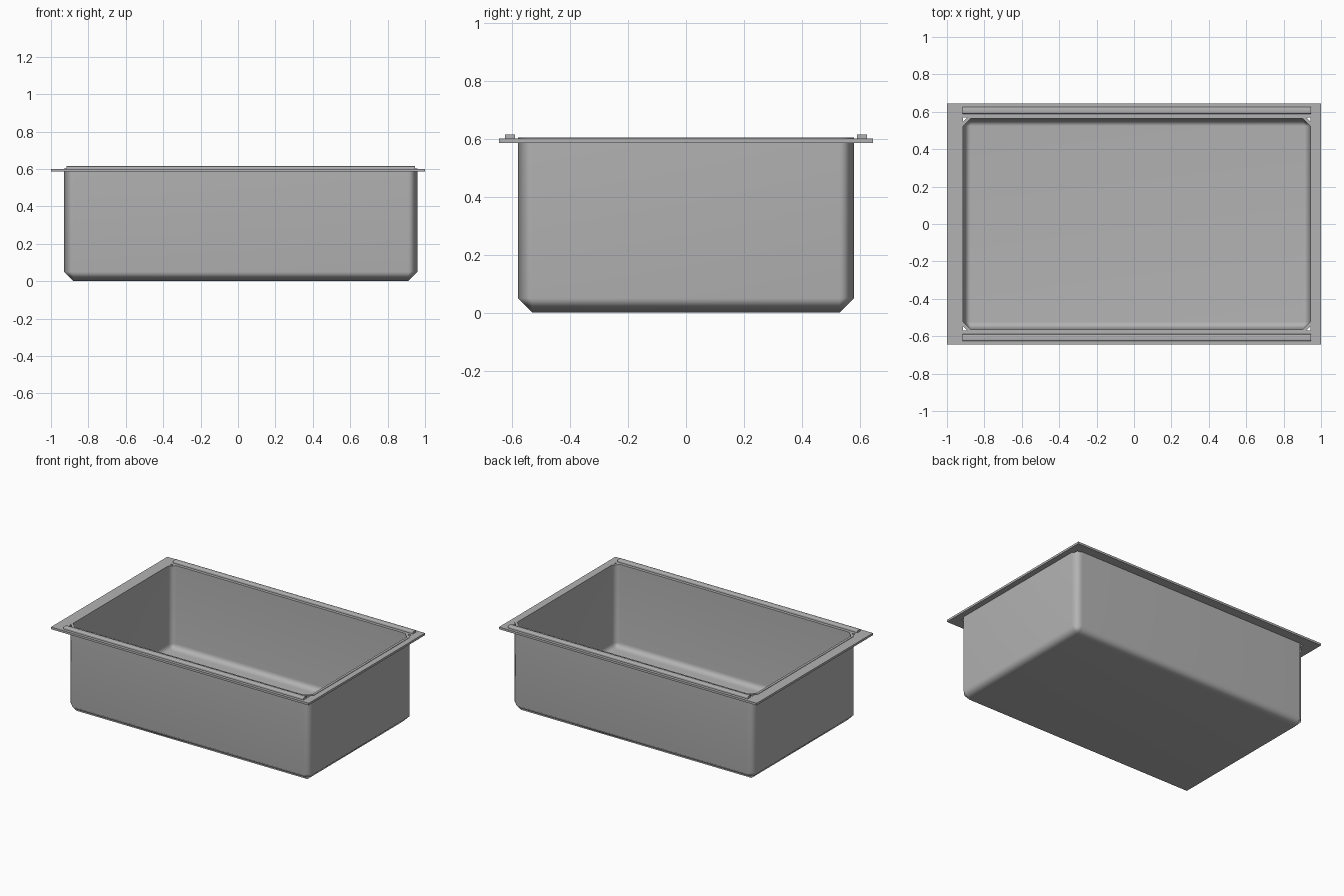
import bpy
import bmesh
from math import radians

cube = bpy.data.objects.get("Cube")
if cube:
    bpy.data.objects.remove(cube, do_unlink=True)

steel = bpy.data.materials.new("grey steel")
steel.use_nodes = True
colour = (0.45, 0.45, 0.45, 1)
steel.diffuse_color = colour
steel.node_tree.nodes["Principled BSDF"].inputs["Base Color"].default_value = colour


def finish(name, bm):
    """Turn a bmesh into a scene object with the steel material."""
    bmesh.ops.recalc_face_normals(bm, faces=bm.faces)
    mesh = bpy.data.meshes.new(name)
    bm.to_mesh(mesh)
    bm.free()
    mesh.materials.append(steel)
    obj = bpy.data.objects.new(name, mesh)
    bpy.context.collection.objects.link(obj)
    bpy.ops.object.select_all(action='DESELECT')
    obj.select_set(True)
    bpy.context.view_layer.objects.active = obj
    return obj


def box(x0, x1, y0, y1, z0, z1):
    """Box between two opposite corners."""
    bm = bmesh.new()
    bmesh.ops.create_cube(bm, size=1)
    for v in bm.verts:
        v.co.x = x1 if v.co.x > 0 else x0
        v.co.y = y1 if v.co.y > 0 else y0
        v.co.z = z1 if v.co.z > 0 else z0
    return bm


# Tub: open box, chamfered on the floor and upright edges, with a thin wall
tub_top = 0.603
bm = box(-0.93, 0.96, -0.58, 0.58, 0, tub_top)
edges = [e for e in bm.edges if min(v.co.z for v in e.verts) < 0.1]
bmesh.ops.bevel(bm, geom=edges, offset=0.05, segments=1, affect='EDGES')
top = [f for f in bm.faces if all(v.co.z > tub_top - 0.001 for v in f.verts)]
bmesh.ops.delete(bm, geom=top, context='FACES')
tub = finish("tub", bm)
wall = tub.modifiers.new("wall", 'SOLIDIFY')
wall.thickness = 0.017
wall.offset = -1
wall.use_even_offset = True
bpy.ops.object.modifier_apply(modifier=wall.name)
bpy.ops.object.shade_smooth_by_angle(angle=radians(60))
soft = tub.modifiers.new("flat walls", 'WEIGHTED_NORMAL')
soft.keep_sharp = True

# Rim: flat plate with a rectangular opening
bm = bmesh.new()


def rectangle(x0, x1, y, z):
    corners = ((x0, -y), (x1, -y), (x1, y), (x0, y))
    return [bm.verts.new((px, py, z)) for px, py in corners]


rings = [rectangle(-1, 1, 0.645, 0.585), rectangle(-1, 1, 0.645, 0.6),
         rectangle(-0.915, 0.945, 0.57, 0.6), rectangle(-0.915, 0.945, 0.57, 0.585)]
for i, ring in enumerate(rings):
    after = rings[(i + 1) % 4]
    for j in range(4):
        k = (j + 1) % 4
        bm.faces.new((ring[j], ring[k], after[k], after[j]))
finish("rim", bm)

# Rails: raised strips with softened top edges along the two long sides
for side, name in ((-1, "front_rail"), (1, "back_rail")):
    y = side * 0.607
    bm = box(-0.917, 0.945, y - 0.018, y + 0.018, 0.598, 0.615)
    edges = [e for e in bm.edges if all(v.co.z > 0.61 for v in e.verts)
             and abs(e.verts[0].co.x - e.verts[1].co.x) > 1]
    bmesh.ops.bevel(bm, geom=edges, offset=0.005, segments=2, profile=0.5, affect='EDGES')
    finish(name, bm)
    bpy.ops.object.shade_smooth_by_angle(angle=radians(50))
